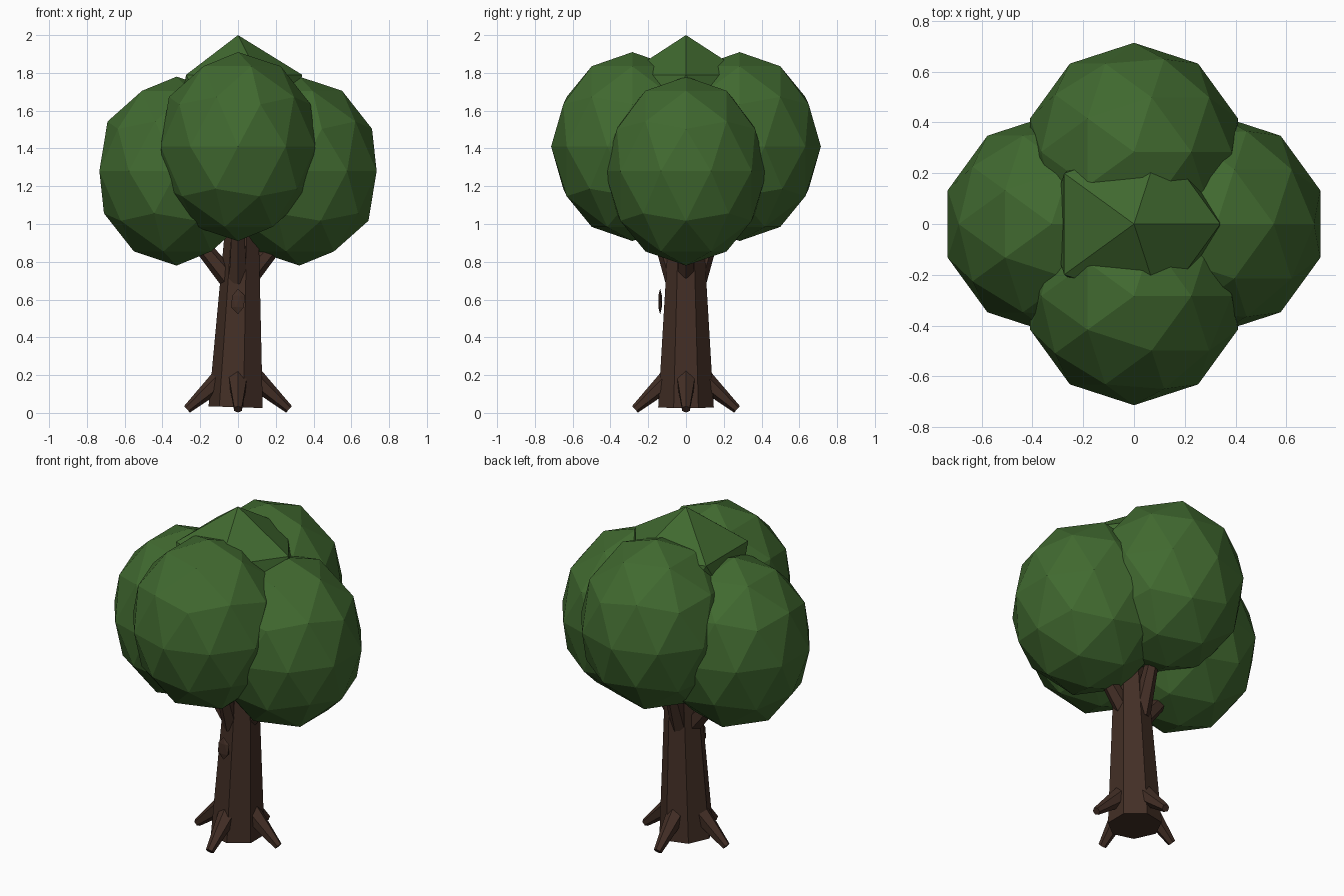
import bpy, bmesh, math
from mathutils import Vector, Matrix

if "Cube" in bpy.data.objects:
    bpy.data.objects.remove(bpy.data.objects["Cube"])


def material(name, color):
    m = bpy.data.materials.new(name)
    m.diffuse_color = (*color, 1)
    m.use_nodes = True
    m.node_tree.nodes["Principled BSDF"].inputs["Base Color"].default_value = m.diffuse_color
    return m


LEAF = material("leaf green", (0.052, 0.142, 0.029))
BARK = material("bark brown", (0.056, 0.028, 0.019))


def make_object(name, bm, mat):
    bmesh.ops.recalc_face_normals(bm, faces=bm.faces)
    mesh = bpy.data.meshes.new(name)
    bm.to_mesh(mesh)
    bm.free()
    mesh.materials.append(mat)
    obj = bpy.data.objects.new(name, mesh)
    bpy.context.collection.objects.link(obj)
    return obj


def blob(name, center, scale, detail, mat):
    """Faceted ball stretched along each axis."""
    bm = bmesh.new()
    bmesh.ops.create_icosphere(bm, subdivisions=detail, radius=1)
    bm.transform(Matrix.Translation(center) @ Matrix.Diagonal((*scale, 1)))
    return make_object(name, bm, mat)


def taper(name, start, end, r1, r2, sides, up):
    """Tapered prism from start to end, one edge facing the up direction."""
    a, b = Vector(start), Vector(end)
    d = (b - a).normalized()
    side = d.cross(Vector(up)).normalized()
    top = side.cross(d)
    bm = bmesh.new()
    rings = []
    for c, r in ((a, r1), (b, r2)):
        angles = [2 * math.pi * i / sides for i in range(sides)]
        rings.append([bm.verts.new(c + r * (math.cos(t) * top + math.sin(t) * side)) for t in angles])
    for i in range(sides):
        j = (i + 1) % sides
        bm.faces.new((rings[0][i], rings[0][j], rings[1][j], rings[1][i]))
    for ring in rings:
        bm.faces.new(ring)
    return make_object(name, bm, BARK)


# Leaf crown: four big balls around a coarse top tuft
crown = (0.43, 0.43, 0.5)
for side, s in (("right", 1), ("left", -1)):
    blob(f"{side}_leaves", (s * 0.325, 0, 1.28), crown, 2, LEAF)
for side, s in (("back", 1), ("front", -1)):
    blob(f"{side}_leaves", (0, s * 0.284, 1.41), crown, 2, LEAF)
blob("top_leaves", (0, 0, 1.62), (0.38, 0.38, 0.38), 1, LEAF)

# Trunk: seven sides, leaning slightly to the right
taper("trunk", (-0.005, 0, 0.03), (0.026, 0, 1.0), 0.151, 0.092, 7, (-1, 0, 0))

# Knot on the front of the trunk
blob("knot", (0, -0.137, 0.59), (0.042, 0.011, 0.068), 1, BARK)

# Roots and branches on four sides
for side, (x, y) in {"right": (1, 0), "left": (-1, 0), "back": (0, 1), "front": (0, -1)}.items():
    taper(f"{side}_root", (0.07 * x, 0.07 * y, 0.197), (0.27 * x, 0.27 * y, 0.019),
          0.06, 0.023, 6, (0, 0, 1))
    if x:
        start, end = (0.04 * x, 0, 0.70), (0.24 * x, 0, 0.94)
    else:
        start, end = (0, 0.055 * y, 0.70), (0, 0.15 * y, 0.98)
    taper(f"{side}_branch", start, end, 0.055, 0.038, 6, (0, 0, 1))
